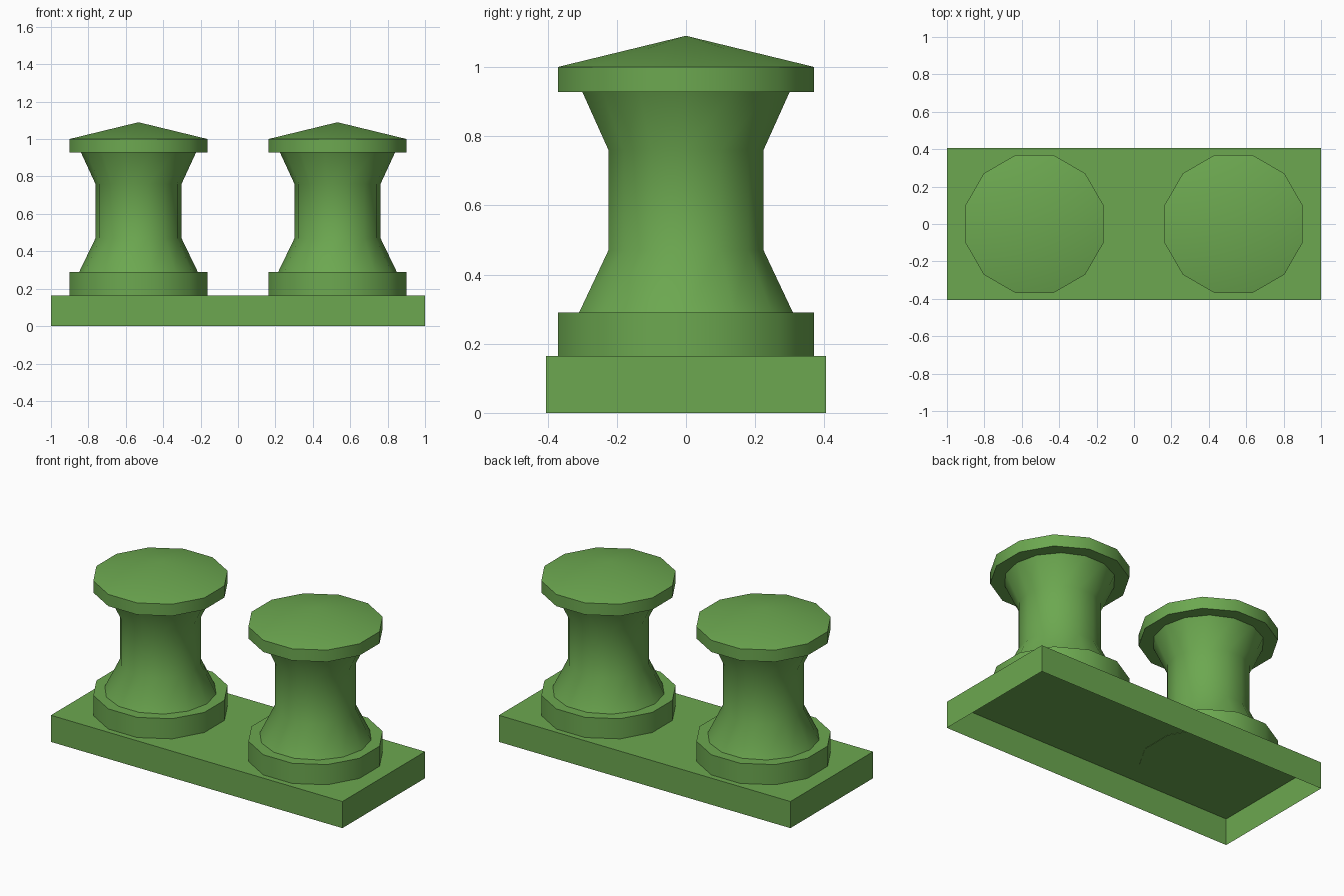
import bpy, bmesh, math

cube = bpy.data.objects.get("Cube")
if cube:
    bpy.data.objects.remove(cube, do_unlink=True)

GREEN = (0.15, 0.39, 0.08, 1.0)
paint = bpy.data.materials.new("green paint")
paint.use_nodes = True
paint.diffuse_color = GREEN
paint.node_tree.nodes["Principled BSDF"].inputs["Base Color"].default_value = GREEN


def finish(name, bm, location=(0, 0, 0), smooth=False):
    """Turn a bmesh into a painted object."""
    mesh = bpy.data.meshes.new(name)
    bm.to_mesh(mesh)
    bm.free()
    mesh.materials.append(paint)
    obj = bpy.data.objects.new(name, mesh)
    obj.location = location
    bpy.context.collection.objects.link(obj)
    if smooth:
        bpy.ops.object.select_all(action='DESELECT')
        obj.select_set(True)
        bpy.context.view_layer.objects.active = obj
        bpy.ops.object.shade_smooth_by_angle(angle=math.radians(40))
    return obj


def lathe(name, profile, sides, phase, x, cap_bottom=False, cap_top=False, apex=None):
    """Stack rings of (radius, height), listed upward, with optional ends."""
    bm = bmesh.new()
    rings = []
    for r, z in profile:
        angles = [phase + math.tau * i / sides for i in range(sides)]
        rings.append([bm.verts.new((r * math.cos(a), r * math.sin(a), z)) for a in angles])
    for low, high in zip(rings, rings[1:]):
        for i in range(sides):
            j = (i + 1) % sides
            bm.faces.new((low[i], low[j], high[j], high[i]))
    if cap_bottom:
        bm.faces.new(rings[0][::-1])
    if cap_top:
        bm.faces.new(rings[-1])
    if apex is not None:
        tip = bm.verts.new((0, 0, apex))
        top = rings[-1]
        for i in range(sides):
            bm.faces.new((top[i], top[(i + 1) % sides], tip))
    return finish(name, bm, (x, 0, 0), smooth=True)


# Base plate: a shallow tray turned upside down, open underneath
BASE_H = 0.165
bm = bmesh.new()
bmesh.ops.create_cube(bm, size=1)
for v in bm.verts:
    v.co = (v.co.x * 2, v.co.y * 0.81, (v.co.z + 0.5) * BASE_H)
underside = [f for f in bm.faces if f.normal.z < -0.5]
bmesh.ops.delete(bm, geom=underside, context='FACES_ONLY')
finish("base_plate", bm)

# Two matching posts: foot ring, waisted column, peaked cap
RIM = 0.383
TURN = math.radians(15)
COLUMN = [(0.317, 0.29), (0.23, 0.47), (0.23, 0.76), (0.307, 0.927)]
for side, x in (("left", 0.532), ("right", -0.532)):
    lathe(side + "_foot_ring", [(RIM, BASE_H - 0.002), (RIM, 0.29)], 12, TURN, x,
          cap_bottom=True, cap_top=True)
    lathe(side + "_column", COLUMN, 14, 0, x)
    lathe(side + "_cap", [(RIM, 0.927), (RIM, 1.0)], 12, TURN, x,
          cap_bottom=True, apex=1.09)
